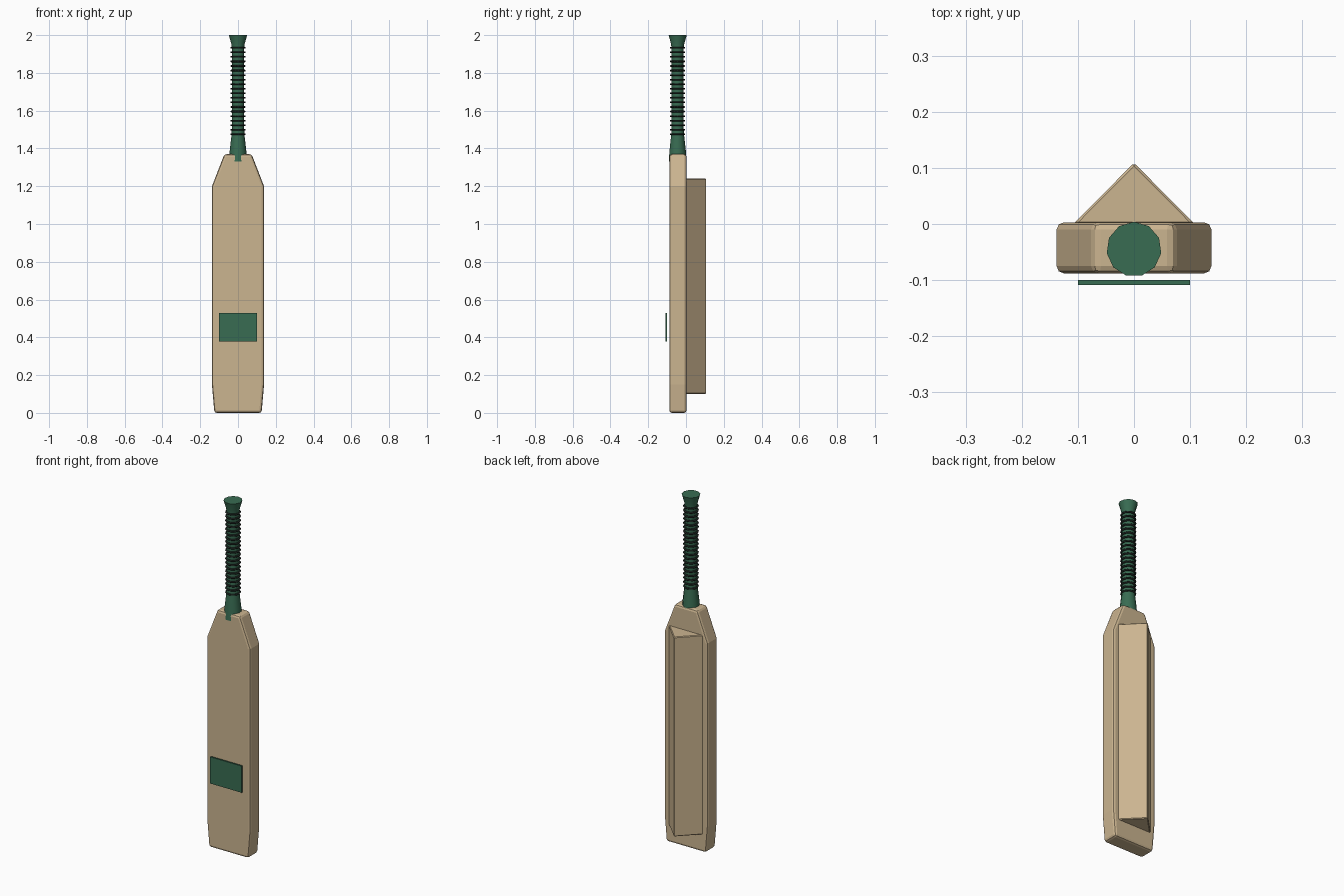
import bpy, bmesh, math
from mathutils import Vector

if "Cube" in bpy.data.objects:
    bpy.data.objects.remove(bpy.data.objects["Cube"])


def material(name, rgb):
    m = bpy.data.materials.new(name)
    m.diffuse_color = (*rgb, 1.0)
    m.use_nodes = True
    m.node_tree.nodes["Principled BSDF"].inputs["Base Color"].default_value = m.diffuse_color
    return m


WOOD = material("willow wood", (0.60, 0.46, 0.28))
GREEN = material("dark green", (0.04, 0.15, 0.085))
BLACK = material("grip black", (0.012, 0.018, 0.015))
AXIS_Y = -0.045


def make(name, bm, mat, smooth=None):
    bmesh.ops.recalc_face_normals(bm, faces=bm.faces[:])
    mesh = bpy.data.meshes.new(name)
    bm.to_mesh(mesh)
    bm.free()
    mesh.materials.append(mat)
    ob = bpy.data.objects.new(name, mesh)
    bpy.context.collection.objects.link(ob)
    if smooth:
        bpy.ops.object.select_all(action='DESELECT')
        ob.select_set(True)
        bpy.context.view_layer.objects.active = ob
        bpy.ops.object.shade_smooth_by_angle(angle=math.radians(smooth))
    return ob


def prism(points, offset):
    """Extrude a closed outline of 3D points along an offset."""
    bm = bmesh.new()
    face = bm.faces.new([bm.verts.new(p) for p in points])
    new = bmesh.ops.extrude_face_region(bm, geom=[face])["geom"]
    bmesh.ops.translate(bm, vec=Vector(offset),
                        verts=[g for g in new if isinstance(g, bmesh.types.BMVert)])
    return bm


def bevel(ob, width, segments):
    b = ob.modifiers.new("rounded edges", 'BEVEL')
    b.width, b.segments = width, segments
    b.limit_method = 'ANGLE'
    b.angle_limit = math.radians(35)


def lathe(profile, sides, closed=False):
    """Revolve (radius, z) points round the handle axis."""
    bm = bmesh.new()
    rings = [[bm.verts.new((r * math.cos(a), AXIS_Y + r * math.sin(a), z))
              for a in (math.tau * i / sides + math.pi / 2 for i in range(sides))]
             for r, z in profile]
    pairs = list(zip(rings, rings[1:]))
    if closed:
        pairs.append((rings[-1], rings[0]))
    else:
        bm.faces.new(rings[0])
        bm.faces.new(rings[-1])
    for lo, hi in pairs:
        for i in range(sides):
            j = (i + 1) % sides
            bm.faces.new((lo[i], lo[j], hi[j], hi[i]))
    return bm


# Blade: tapered outline with shoulders
half = [(0.125, 0.0), (0.138, 0.15), (0.138, 1.2), (0.072, 1.37)]
outline = half + [(-x, z) for x, z in reversed(half)]
blade = make("blade", prism([(x, -0.088, z) for x, z in outline], (0, 0.091, 0)), WOOD)
bevel(blade, 0.013, 2)

# Ridge on the back of the blade
spine = make("spine", prism([(-0.108, 0.0, 0.1), (0.108, 0.0, 0.1), (0, 0.109, 0.1)],
                            (0, 0, 1.14)), WOOD)
bevel(spine, 0.004, 1)

# Handle with flared ends
make("handle", lathe([(0.048, 1.33), (0.044, 1.39), (0.036, 1.46), (0.033, 1.50),
                      (0.033, 1.93), (0.036, 1.955), (0.049, 2.0)], 11), GREEN, 40)

# Grip rings
for k in range(20):
    z = 1.475 + k * 0.0241
    ring = [(0.035 + 0.006 * math.cos(t), z + 0.005 * math.sin(t))
            for t in (math.tau * i / 6 for i in range(6))]
    make(f"grip_ring_{k + 1}", lathe(ring, 16, True), BLACK, 70)

# Plate on the front
make("front_plate", prism([(-0.1, -0.109, 0.378), (0.1, -0.109, 0.378),
                           (0.1, -0.109, 0.53), (-0.1, -0.109, 0.53)],
                          (0, 0.009, 0)), GREEN)
